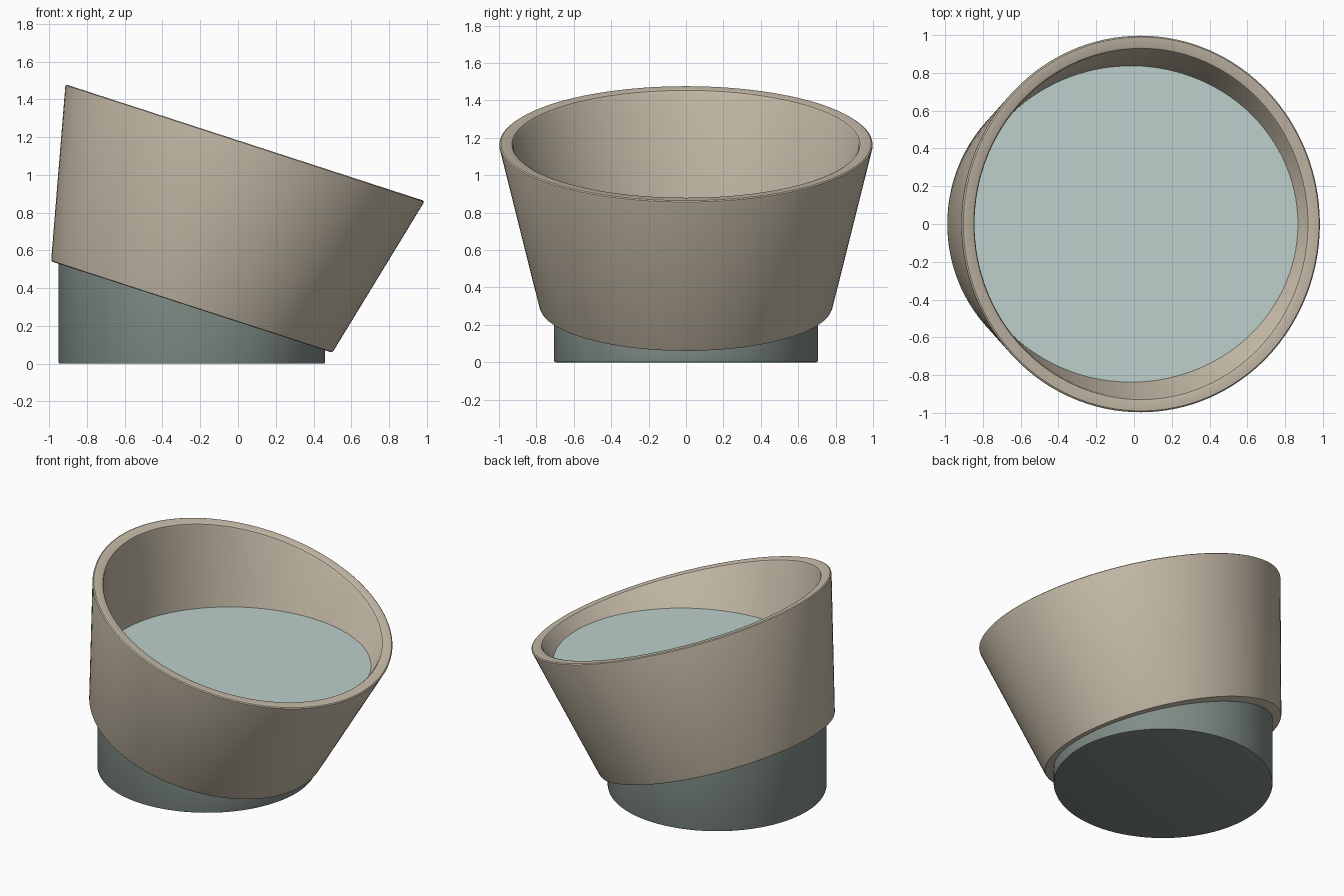
import bpy, bmesh, math
from mathutils import Vector, Matrix

if "Cube" in bpy.data.objects:
    bpy.data.objects.remove(bpy.data.objects["Cube"])

SEG = 128
TILT = math.radians(18)
BASE_X, BASE_Z = -0.245, 0.30          # centre of the bowl's underside
HEIGHT, WATER_Z = 0.915, 0.80
AXIS = Vector((math.sin(TILT), 0, math.cos(TILT)))
PLACE = Matrix.Translation((BASE_X, 0, BASE_Z)) @ Matrix.Rotation(TILT, 4, 'Y')


def srgb(r, g, b):
    f = lambda c: c / 12.92 if c <= 0.04045 else ((c + 0.055) / 1.055) ** 2.4
    return (f(r / 255), f(g / 255), f(b / 255), 1)


def material(name, rgb):
    m = bpy.data.materials.new(name)
    m.diffuse_color = srgb(*rgb)
    m.use_nodes = True
    m.node_tree.nodes["Principled BSDF"].inputs["Base Color"].default_value = m.diffuse_color
    return m


def lathe(profile):
    """Revolve (radius, height) points round z; both ends are closed with a disc."""
    bm = bmesh.new()
    rings = [[bm.verts.new((r * math.cos(2 * math.pi * i / SEG),
                            r * math.sin(2 * math.pi * i / SEG), h))
              for i in range(SEG)] for r, h in profile]
    for a, b in zip(rings, rings[1:]):
        for i in range(SEG):
            j = (i + 1) % SEG
            bm.faces.new((a[i], a[j], b[j], b[i]))
    bm.faces.new(rings[0][::-1])
    bm.faces.new(rings[-1])
    return bm


def cut_above(bm, point, normal):
    """Slice off everything above a plane and cap the opening."""
    res = bmesh.ops.bisect_plane(bm, geom=bm.verts[:] + bm.edges[:] + bm.faces[:],
                                 plane_co=point, plane_no=normal, clear_outer=True)
    edges = [e for e in res['geom_cut'] if isinstance(e, bmesh.types.BMEdge)]
    bmesh.ops.contextual_create(bm, geom=edges)


def finish(bm, name, mat):
    bmesh.ops.recalc_face_normals(bm, faces=bm.faces)
    me = bpy.data.meshes.new(name)
    bm.to_mesh(me)
    bm.free()
    ob = bpy.data.objects.new(name, me)
    bpy.context.collection.objects.link(ob)
    me.materials.append(mat)
    bpy.ops.object.select_all(action='DESELECT')
    ob.select_set(True)
    bpy.context.view_layer.objects.active = ob
    bpy.ops.object.shade_smooth_by_angle(angle=math.radians(30))
    return ob


stone = material("warm stone", (200, 189, 170))
slate = material("grey green", (128, 141, 135))
water = material("pale water", (190, 208, 204))

# tilted bowl with softened rim and foot edges
bowl = lathe([(0.773, 0), (0.782, 0.003), (0.786, 0.012),
              (0.997, HEIGHT - 0.014), (0.997, HEIGHT - 0.005), (0.990, HEIGHT),
              (0.940, HEIGHT), (0.930, HEIGHT - 0.004), (0.923, HEIGHT - 0.015),
              (0.735, 0.10)])
bowl.transform(PLACE)
finish(bowl, "bowl", stone)

# level water filling the tilted bowl
fill = lathe([(0.738, 0.09), (0.925, HEIGHT - 0.015)])
fill.transform(PLACE)
cut_above(fill, Vector((0, 0, WATER_Z)), Vector((0, 0, 1)))
finish(fill, "water", water)

# upright pedestal sliced to meet the bowl's sloping underside
foot = lathe([(0.697, 0), (0.703, 0.002), (0.705, 0.008), (0.705, 0.8)])
foot.transform(Matrix.Translation((BASE_X, 0, 0)))
cut_above(foot, Vector((BASE_X, 0, BASE_Z)) + AXIS * 0.02, AXIS)
finish(foot, "pedestal", slate)
